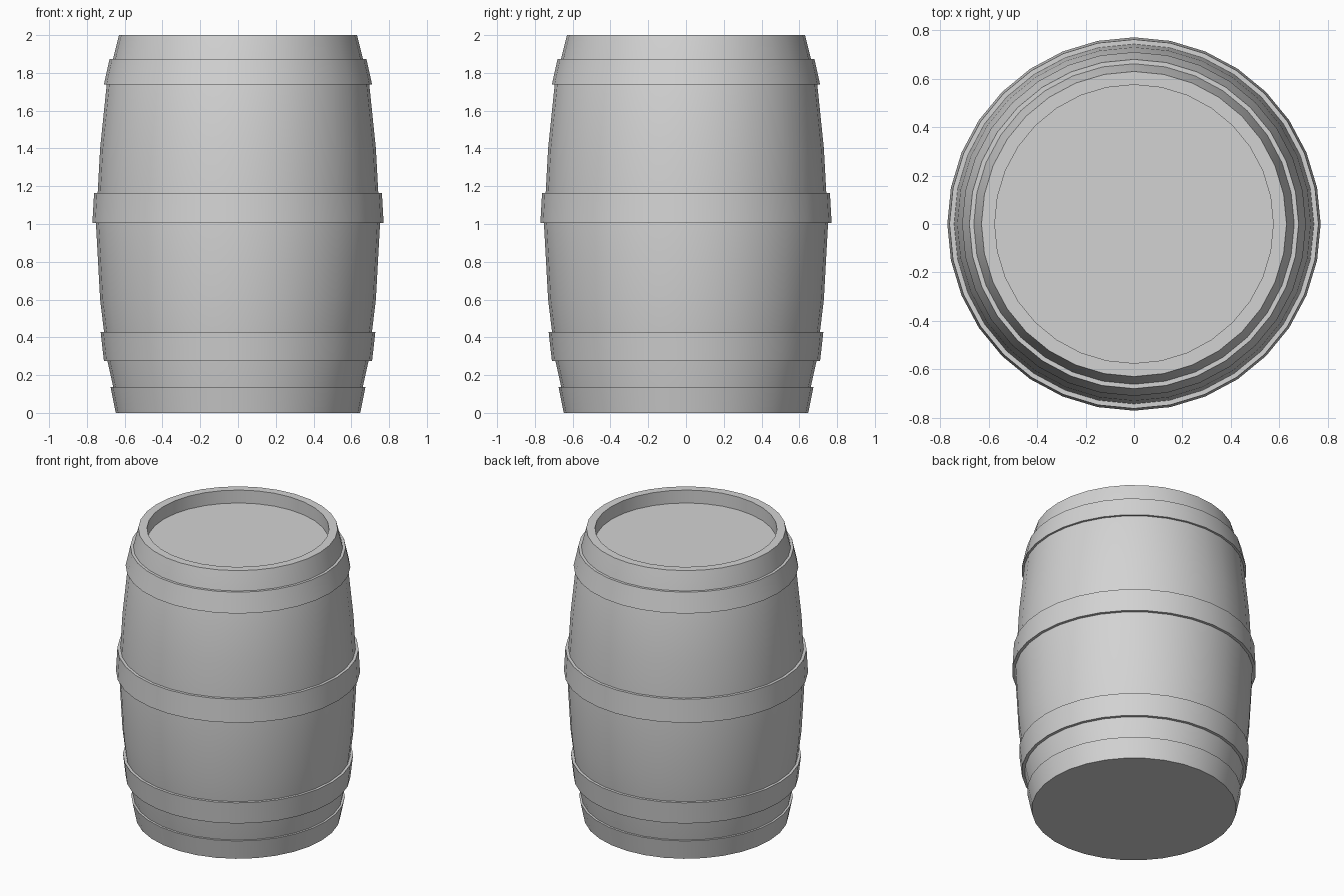
import bpy
import bmesh
import math

SIDES = 32

cube = bpy.data.objects.get("Cube")
if cube:
    bpy.data.objects.remove(cube, do_unlink=True)

grey = bpy.data.materials.new("plain grey")
grey.use_nodes = True
grey.diffuse_color = (0.65, 0.65, 0.65, 1)
grey.node_tree.nodes["Principled BSDF"].inputs["Base Color"].default_value = grey.diffuse_color


def lathe(name, profile, closed=False):
    """Spin (radius, height) points round z; open profiles are capped at both ends."""
    bm = bmesh.new()
    rings = []
    for r, z in profile:
        angles = [math.tau * i / SIDES for i in range(SIDES)]
        rings.append([bm.verts.new((r * math.cos(a), r * math.sin(a), z)) for a in angles])
    pairs = list(zip(rings, rings[1:]))
    if closed:
        pairs.append((rings[-1], rings[0]))
    else:
        bm.faces.new(rings[0])
        bm.faces.new(rings[-1])
    for low, high in pairs:
        for i in range(SIDES):
            j = (i + 1) % SIDES
            bm.faces.new((low[i], low[j], high[j], high[i]))
    bmesh.ops.recalc_face_normals(bm, faces=bm.faces)
    mesh = bpy.data.meshes.new(name)
    bm.to_mesh(mesh)
    bm.free()
    mesh.materials.append(grey)
    obj = bpy.data.objects.new(name, mesh)
    bpy.context.collection.objects.link(obj)
    bpy.ops.object.select_all(action="DESELECT")
    obj.select_set(True)
    bpy.context.view_layer.objects.active = obj
    bpy.ops.object.shade_smooth_by_angle(angle=math.radians(30))
    return obj


# Bulging staves, flat rim and recessed lid
lathe("barrel_body", [
    (0.63, 0), (0.69, 0.27), (0.73, 0.6), (0.752, 1.0), (0.73, 1.4),
    (0.695, 1.74), (0.63, 2.0), (0.575, 2.0), (0.575, 1.91),
])

# Foot band closes the flat base
lathe("foot_hoop", [(0.647, 0), (0.675, 0.137), (0.64, 0.137)])

# Raised hoops: bottom radius, bottom height, top radius, top height
hoops = {
    "lower_hoop": (0.71, 0.275, 0.727, 0.427),
    "middle_hoop": (0.771, 1.005, 0.762, 1.165),
    "upper_hoop": (0.71, 1.738, 0.68, 1.873),
}
for name, (r0, z0, r1, z1) in hoops.items():
    inset = 0.05
    lathe(name, [(r0 - inset, z0), (r0, z0), (r1, z1), (r1 - inset, z1)], closed=True)
